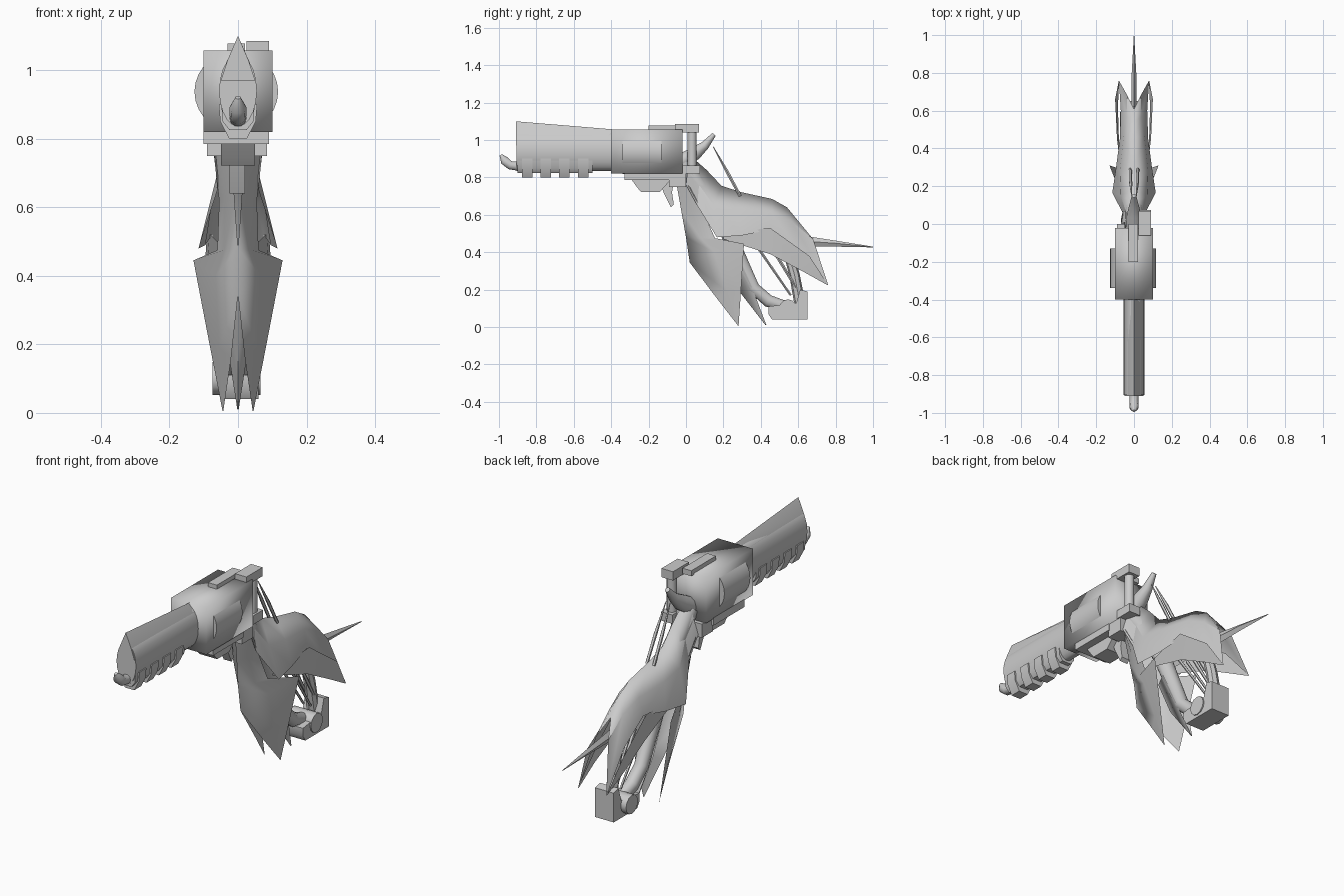
import bpy, bmesh, math
from mathutils import Vector

steel = bpy.data.materials.new("grey_steel")
steel.diffuse_color = (0.6, 0.6, 0.6, 1)


def make(name, verts, faces, mirror=False, angle=40):
    me = bpy.data.meshes.new(name)
    me.from_pydata(verts, [], faces)
    bm = bmesh.new()
    bm.from_mesh(me)
    bmesh.ops.recalc_face_normals(bm, faces=bm.faces)
    bm.to_mesh(me)
    bm.free()
    me.materials.append(steel)
    ob = bpy.data.objects.new(name, me)
    bpy.context.collection.objects.link(ob)
    if mirror:
        m = ob.modifiers.new("mirror", 'MIRROR')
        m.use_clip = True
    bpy.ops.object.select_all(action='DESELECT')
    ob.select_set(True)
    bpy.context.view_layer.objects.active = ob
    bpy.ops.object.shade_smooth_by_angle(angle=math.radians(angle))
    return ob


def loft(name, rings, **kw):
    """Closed solid skinned through rings of equal length."""
    n = len(rings[0])
    verts = [p for r in rings for p in r]
    faces = [(i * n + j, i * n + (j + 1) % n, (i + 1) * n + (j + 1) % n, (i + 1) * n + j)
             for i in range(len(rings) - 1) for j in range(n)]
    faces += [tuple(range(n)), tuple(range(len(verts) - n, len(verts)))]
    return make(name, verts, faces, **kw)


def prism_x(name, prof, x0, x1):
    return loft(name, [[(x, y, z) for y, z in prof] for x in (x0, x1)])


def prism_y(name, prof, y0, y1):
    return loft(name, [[(x, y, z) for x, z in prof] for y in (y0, y1)])


def box(name, x0, x1, y0, y1, z0, z1):
    return prism_x(name, [(y0, z0), (y1, z0), (y1, z1), (y0, z1)], x0, x1)


def circle(a, b, ra, rb, n=20):
    return [(a + ra * math.cos(2 * math.pi * k / n), b + rb * math.sin(2 * math.pi * k / n))
            for k in range(n)]


def tube(name, path, radii, n=10):
    pts = [Vector(p) for p in path]
    rings = []
    for i, p in enumerate(pts):
        t = (pts[min(i + 1, len(pts) - 1)] - pts[max(i - 1, 0)]).normalized()
        u = Vector((1, 0, 0))
        v = t.cross(u).normalized()
        rings.append([p + u * a + v * b for a, b in circle(0, 0, radii[i], radii[i], n)])
    return loft(name, rings)


def shell(name, rows, angle=25):
    """Mirrored open sheet skinned through rows of points."""
    n = len(rows[0])
    verts = [p for r in rows for p in r]
    faces = [(i * n + j, i * n + j + 1, (i + 1) * n + j + 1, (i + 1) * n + j)
             for i in range(len(rows) - 1) for j in range(n - 1)]
    return make(name, verts, faces, mirror=True, angle=angle)


# Frame and drum
frame = box("frame", -0.10, 0.10, -0.40, -0.02, 0.82, 1.057)
for p in frame.data.polygons:
    p.use_smooth = True
if "sharp_edge" in frame.data.attributes:
    frame.data.attributes.remove(frame.data.attributes["sharp_edge"])
prism_y("drum", circle(-0.005, 0.937, 0.122, 0.118, 28), -0.34, -0.13)
box("top_plate", -0.03, 0.02, -0.20, 0.0, 1.05, 1.078)

# Barrel with a pointed top fin
prism_y("barrel", circle(0, 0.94, 0.055, 0.105), -0.905, -0.39)
loft("barrel_fin", [[(-0.05, -0.91, 0.97), (-0.03, -0.91, 1.03), (0, -0.91, 1.10),
                     (0.03, -0.91, 1.03), (0.05, -0.91, 0.97)],
                    [(-0.05, -0.39, 0.97), (-0.035, -0.39, 1.02), (0, -0.39, 1.057),
                     (0.035, -0.39, 1.02), (0.05, -0.39, 0.97)]], angle=25)

# Under-barrel rail and its teeth
prism_y("rail", [(-0.05, 0.92), (0.05, 0.92), (0.045, 0.85), (0.025, 0.825),
                 (-0.025, 0.825), (-0.045, 0.85)], -0.90, -0.50)
for i in range(4):
    y = -0.85 + i * 0.1
    prism_y(f"rail_tooth_{i + 1}", [(-0.056, 0.90), (0.056, 0.90), (0.052, 0.85),
                                    (0.026, 0.80), (-0.026, 0.80), (-0.052, 0.85)],
            y - 0.028, y + 0.028)

# Curled claw below the muzzle
tube("muzzle_claw", [(0, -0.82, 0.865), (0, -0.90, 0.86), (0, -0.94, 0.865),
                     (0, -0.97, 0.89), (0, -0.99, 0.92)],
     [0.025, 0.025, 0.024, 0.025, 0.008])

# Guard block and trigger
box("guard_band", -0.10, 0.09, -0.33, -0.08, 0.785, 0.825)
prism_x("guard", [(-0.30, 0.80), (-0.26, 0.745), (-0.24, 0.722), (-0.14, 0.722),
                  (-0.07, 0.80)], -0.05, 0.05)
box("guard_rear", -0.09, 0.085, -0.09, 0.0, 0.75, 0.82)
prism_x("trigger", [(-0.15, 0.80), (-0.12, 0.72), (-0.08, 0.64), (-0.065, 0.655),
                    (-0.075, 0.72), (-0.06, 0.80)], -0.025, 0.02)

# Rear post bracket on the right side
box("bracket_top", 0.025, 0.09, -0.06, 0.07, 1.04, 1.085)
box("bracket_base", 0.025, 0.09, -0.03, 0.075, 0.82, 0.865)
tube("bracket_post", [(0.057, 0.033, 0.85), (0.057, 0.033, 1.05)], [0.024, 0.024], 12)

# Hammer horn
tube("hammer", [(0, -0.03, 0.88), (0, 0.05, 0.93), (0, 0.10, 0.97), (0, 0.15, 1.03)],
     [0.045, 0.038, 0.025, 0.012])

# Grip core running into the lower arm
tube("grip_core", [(0, -0.02, 0.87), (0, 0.10, 0.72), (0, 0.20, 0.56), (0, 0.28, 0.38),
                   (0, 0.36, 0.21), (0, 0.44, 0.14), (0, 0.56, 0.10)],
     [0.05, 0.045, 0.045, 0.04, 0.035, 0.035, 0.03])

# Upper feathered mantle: ridge, flank and lower edge per row
shell("mantle", [
    [(0, 0.03, 0.91), (0.045, 0.01, 0.86), (0.07, 0.0, 0.76)],
    [(0, 0.11, 0.84), (0.045, 0.07, 0.76), (0.06, 0.06, 0.65)],
    [(0, 0.19, 0.755), (0.07, 0.15, 0.65), (0.115, 0.165, 0.48)],
    [(0, 0.30, 0.72), (0.075, 0.28, 0.63), (0.095, 0.30, 0.49)],
    [(0, 0.46, 0.685), (0.055, 0.46, 0.61), (0.075, 0.45, 0.52)],
    [(0, 0.54, 0.64), (0.04, 0.57, 0.56), (0.07, 0.60, 0.41)],
    [(0, 0.61, 0.55), (0.035, 0.68, 0.47), (0.08, 0.76, 0.225)]])

# Long side feather under the mantle
shell("side_feather", [
    [(0.06, 0.20, 0.50), (0.055, 0.20, 0.47)],
    [(0.09, 0.45, 0.53), (0.08, 0.45, 0.39)],
    [(0.10, 0.66, 0.38), (0.085, 0.62, 0.30)],
    [(0.08, 0.76, 0.225), (0.079, 0.755, 0.225)]])

# Front feather wrapping the grip
shell("front_feather", [
    [(0.02, -0.055, 0.79), (0.05, -0.02, 0.78), (0.07, 0.02, 0.75)],
    [(0.01, -0.025, 0.62), (0.04, 0.03, 0.62), (0.055, 0.09, 0.62)],
    [(0, 0.0, 0.48), (0.04, 0.08, 0.475), (0.06, 0.155, 0.475)],
    [(0, 0.02, 0.345), (0.065, 0.15, 0.40), (0.13, 0.31, 0.445)],
    [(0.02, 0.16, 0.16), (0.055, 0.22, 0.19), (0.085, 0.295, 0.21)],
    [(0.043, 0.28, 0.005), (0.044, 0.28, 0.005), (0.045, 0.281, 0.005)]])

# Inner feather behind the front one
shell("inner_feather", [
    [(0, 0.18, 0.40), (0.045, 0.27, 0.40)],
    [(0, 0.27, 0.21), (0.035, 0.35, 0.22)],
    [(0, 0.425, 0.01), (0.002, 0.43, 0.01)]])

# Tail spike and thin quills
loft("tail_spike", [[(-0.012, 0.62, 0.46), (0, 0.62, 0.43), (0.012, 0.62, 0.46), (0, 0.62, 0.49)],
                    [(-0.012, 0.80, 0.448), (0, 0.80, 0.43), (0.012, 0.80, 0.448), (0, 0.80, 0.462)],
                    [(-0.001, 1.0, 0.428), (0, 1.0, 0.426), (0.001, 1.0, 0.428), (0, 1.0, 0.43)]])
for s, side in ((-1, "left"), (1, "right")):
    tube(f"upper_quill_{side}", [(s * 0.012, 0.145, 0.965), (s * 0.018, 0.22, 0.83),
                                 (s * 0.02, 0.29, 0.70)], [0.002, 0.009, 0.008], 5)
    tube(f"lower_quill_{side}", [(s * 0.03, 0.36, 0.46), (s * 0.02, 0.56, 0.17)],
         [0.008, 0.006], 5)
    tube(f"rear_quill_{side}", [(s * 0.025, 0.45, 0.44), (s * 0.02, 0.60, 0.19)],
         [0.01, 0.007], 5)

# Pommel: hanging strut, block and pivot disc
tube("pommel_strut", [(0, 0.54, 0.42), (0, 0.58, 0.28), (0, 0.61, 0.12)],
     [0.025, 0.028, 0.03], 8)
prism_x("pommel_block", [(0.46, 0.04), (0.65, 0.04), (0.65, 0.19), (0.61, 0.20),
                         (0.59, 0.13), (0.44, 0.11), (0.44, 0.07)], -0.045, 0.06)
prism_x("pommel_pivot", circle(0.545, 0.10, 0.048, 0.048, 12), -0.075, 0.066)
